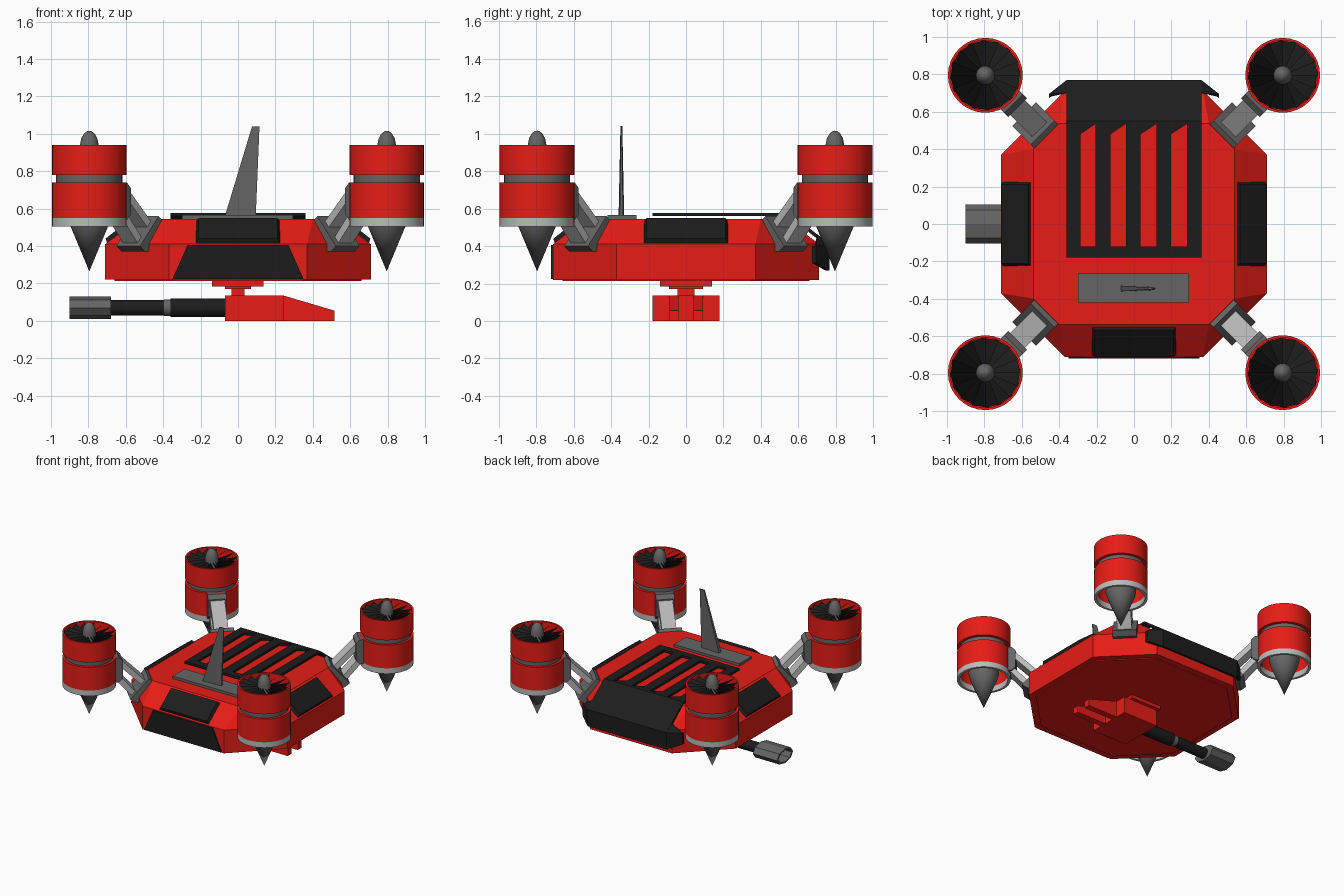
import bpy, bmesh
from math import pi, sin, cos, radians
from mathutils import Matrix

if "Cube" in bpy.data.objects:
    bpy.data.objects.remove(bpy.data.objects["Cube"])


def material(name, rgb):
    m = bpy.data.materials.new(name)
    m.diffuse_color = (*rgb, 1)
    m.use_nodes = True
    m.node_tree.nodes["Principled BSDF"].inputs["Base Color"].default_value = m.diffuse_color
    return m


RED = material("red_paint", (0.8, 0.012, 0.008))
BLACK = material("black_plastic", (0.012, 0.012, 0.012))
GREY = material("mid_grey", (0.13, 0.13, 0.13))
LIGHT = material("light_grey", (0.5, 0.5, 0.5))


def finish(name, bm, mat, turn=0, smooth=False):
    bmesh.ops.recalc_face_normals(bm, faces=bm.faces)
    bmesh.ops.rotate(bm, verts=bm.verts, matrix=Matrix.Rotation(turn, 3, 'Z'))
    me = bpy.data.meshes.new(name)
    bm.to_mesh(me)
    bm.free()
    me.materials.append(mat)
    if smooth:
        me.shade_smooth()
        me.set_sharp_from_angle(angle=radians(35))
    ob = bpy.data.objects.new(name, me)
    bpy.context.collection.objects.link(ob)
    return ob


def hull(name, pts, mat, turn=0):
    bm = bmesh.new()
    for p in pts:
        bm.verts.new(p)
    bmesh.ops.convex_hull(bm, input=bm.verts)
    bmesh.ops.dissolve_limit(bm, angle_limit=0.01, verts=bm.verts, edges=bm.edges)
    return finish(name, bm, mat, turn)


def box(name, x, y, z, mat, turn=0):
    return hull(name, [(a, b, c) for a in x for b in y for c in z], mat, turn)


def prism(name, outline, lo, hi, axis, mat, turn=0):
    """Extrude a 2D outline along x, y or z."""
    def put(p, h):
        return {'x': (h, *p), 'y': (p[0], h, p[1]), 'z': (*p, h)}[axis]
    bm = bmesh.new()
    a, b = ([bm.verts.new(put(p, h)) for p in outline] for h in (lo, hi))
    bm.faces.new(a)
    bm.faces.new(b)
    n = len(a)
    for i in range(n):
        j = (i + 1) % n
        bm.faces.new((a[i], a[j], b[j], b[i]))
    return finish(name, bm, mat, turn)


def lathe(name, profile, mat, loc, segs=32, closed=True, smooth=True):
    """Revolve (radius, height) points about z."""
    bm = bmesh.new()
    rings = [[bm.verts.new((r * cos(2 * pi * i / segs), r * sin(2 * pi * i / segs), z))
              for i in range(segs)] for r, z in profile]
    n = len(rings)
    for k in range(n if closed else n - 1):
        a, b = rings[k], rings[(k + 1) % n]
        for i in range(segs):
            j = (i + 1) % segs
            bm.faces.new((a[i], a[j], b[j], b[i]))
    bmesh.ops.remove_doubles(bm, verts=bm.verts, dist=0.0005)
    ob = finish(name, bm, mat, smooth=smooth)
    ob.location = loc
    return ob


def octagon(w, c, z):
    return [(sx * p, sy * q, z) for sx in (-1, 1) for sy in (-1, 1) for p, q in ((w, c), (c, w))]


# Hull
hull("body", octagon(.71, .37, .22) + octagon(.71, .37, .41) + octagon(.537, .4, .545), RED)
hull("belly_plate", octagon(.66, .35, .213) + octagon(.66, .35, .23), RED)

# Raised panels on the front, right and left slopes
for side, turn in (("front", 0), ("right", pi / 2), ("left", -pi / 2)):
    pts = []
    for s in (-1, 1):
        pts += [(s * .225, -.70, .415), (s * .225, -.55, .53),
                (s * .21, -.708, .44), (s * .21, -.568, .549)]
    hull(side + "_slope_panel", pts, BLACK, turn)
prism("front_lower_panel", [(-.35, .225), (.35, .225), (.27, .405), (-.27, .405)], -.72, -.70, 'y', BLACK)

# Slotted deck cover, with rear skirt and wings
slots = [(-.286, -.206), (-.126, -.043), (.036, .12), (.197, .283)]
comb = [(.36, .55), (-.36, .55), (-.36, -.12)]
for a, b in slots:
    comb += [(a, -.12), (a, .48), (b, .535), (b, -.12)]
prism("deck_cover_slats", comb + [(.36, -.12)], .56, .578, 'z', BLACK)
box("deck_cover_front_edge", (-.36, .36), (-.178, -.12), (.56, .578), BLACK)
prism("rear_skirt", [(.55, .578), (.77, .41), (.765, .27), (.745, .27), (.75, .4), (.55, .558)],
      -.36, .36, 'x', BLACK)
for s, side in ((1, "right"), (-1, "left")):
    pts = [(s * x, y + d, z) for d in (0, -.022)
           for x, y, z in ((.36, .77, .41), (.36, .765, .27), (.455, .695, .40), (.455, .695, .31))]
    hull(side + "_skirt_wing", pts, BLACK)
    # Upper wing along the edge of the slope
    hull(side + "_skirt_wing_top", [(s * x, y, z) for x, y, z in (
        (.36, .77, .41), (.36, .70, .46), (.455, .695, .40), (.42, .69, .42),
        (.36, .75, .39), (.45, .68, .38))], BLACK)

# Tail fin antenna
box("fin_base", (-.30, .295), (-.42, -.265), (.54, .565), GREY)
hull("fin", [(x, -.345 + s * t, z) for s in (-1, 1) for x, t, z in (
    (-.07, .015, .56), (.095, .009, .56), (.075, .005, 1.04), (.115, .003, 1.04))], GREY)

# Four arms and ducted rotors
corners = {"back_right": (1, 1), "back_left": (-1, 1), "front_left": (-1, -1), "front_right": (1, -1)}
for k, (name, (sx, sy)) in enumerate(corners.items()):
    turn = pi / 4 + k * pi / 2
    loc = (sx * .795, sy * .795, 0)
    prism(name + "_arm_mount", [(.65, .53), (.69, .56), (.83, .40), (.79, .37), (.74, .37)],
          -.09, .09, 'y', GREY, turn)
    # Upper and lower parallel links
    for part, (x0, z0, x1, z1), w in (("upper", (.71, .50, .90, .69), .055),
                                      ("lower", (.78, .41, .92, .57), .055)):
        prism(f"{name}_{part}_link",
              [(x0 - .016, z0 + .014), (x1 - .016, z1 + .014), (x1 + .016, z1 - .014), (x0 + .016, z0 - .014)],
              -w, w, 'y', LIGHT, turn)
    prism(name + "_rotor_bracket", [(.88, .57), (.91, .54), (.95, .54), (.95, .74), (.91, .74), (.88, .71)],
          -.07, .07, 'y', GREY, turn)
    # Duct rings
    for part, r, ri, z0, z1, mat in (("upper_duct", .2, .187, .78, .94, RED),
                                     ("duct_band", .177, .165, .73, .79, GREY),
                                     ("lower_duct", .2, .18, .55, .74, RED),
                                     ("duct_rim", .2, .18, .505, .55, LIGHT)):
        lathe(f"{name}_{part}", [(r, z0), (r, z1), (ri, z1), (ri, z0)], mat, loc)
    lathe(name + "_duct_upper_step", [(.195, .78), (.195, .785), (.165, .785), (.165, .78)], RED, loc)
    # Spinner and tail cone
    lathe(name + "_rotor_hub", [(0, .265), (.1, .505), (.115, .56), (.1, .62), (.05, .72), (.05, .94),
                                (.043, .975), (.028, 1.002), (.012, 1.014), (0, 1.016)], GREY, loc, closed=False)
    # Pitched fan blades
    bm = bmesh.new()
    for i in range(16):
        a = 2 * pi * i / 16
        vs = [bm.verts.new((r * cos(a + o), r * sin(a + o), z)) for r, o, z in (
            (.045, 0, .92), (.188, 0, .93), (.188, .5, .85), (.045, .5, .86))]
        bm.faces.new(vs)
    finish(name + "_fan_blades", bm, BLACK).location = loc

# Gun turret under the belly
box("turret_plate", (-.14, .135), (-.14, .14), (.185, .22), RED)
box("turret_neck_flange", (-.07, .07), (-.09, .09), (.17, .19), RED)
box("turret_post", (-.035, .035), (-.045, .045), (.10, .19), RED)
box("gun_housing", (-.07, .245), (-.18, .18), (0, .135), RED)
for s, side in ((1, "right"), (-1, "left")):
    prism(side + "_gun_tail", [(.2, 0), (.515, 0), (.515, .055), (.245, .135), (.2, .135)],
          s * .04, s * .09, 'y', RED)

# Barrel along -x
for part, r, a, b, mat in (("barrel_sleeve", .05, .06, .36, BLACK), ("barrel_collar", .043, .35, .395, GREY),
                           ("barrel", .042, .39, .72, BLACK)):
    ob = lathe(part, [(0, a), (r, a), (r, b), (0, b)], mat, (0, 0, .07), segs=16, closed=False)
    ob.rotation_euler = (0, -pi / 2, 0)
muzzle = lathe("muzzle", [(0, .68), (.105, .68), (.105, .9), (.085, .9), (.085, .7), (0, .7)], GREY,
               (0, 0, .07), segs=8, closed=False, smooth=False)
muzzle.rotation_euler = (0, -pi / 2, 0)
muzzle.scale = (.57, 1, 1)
